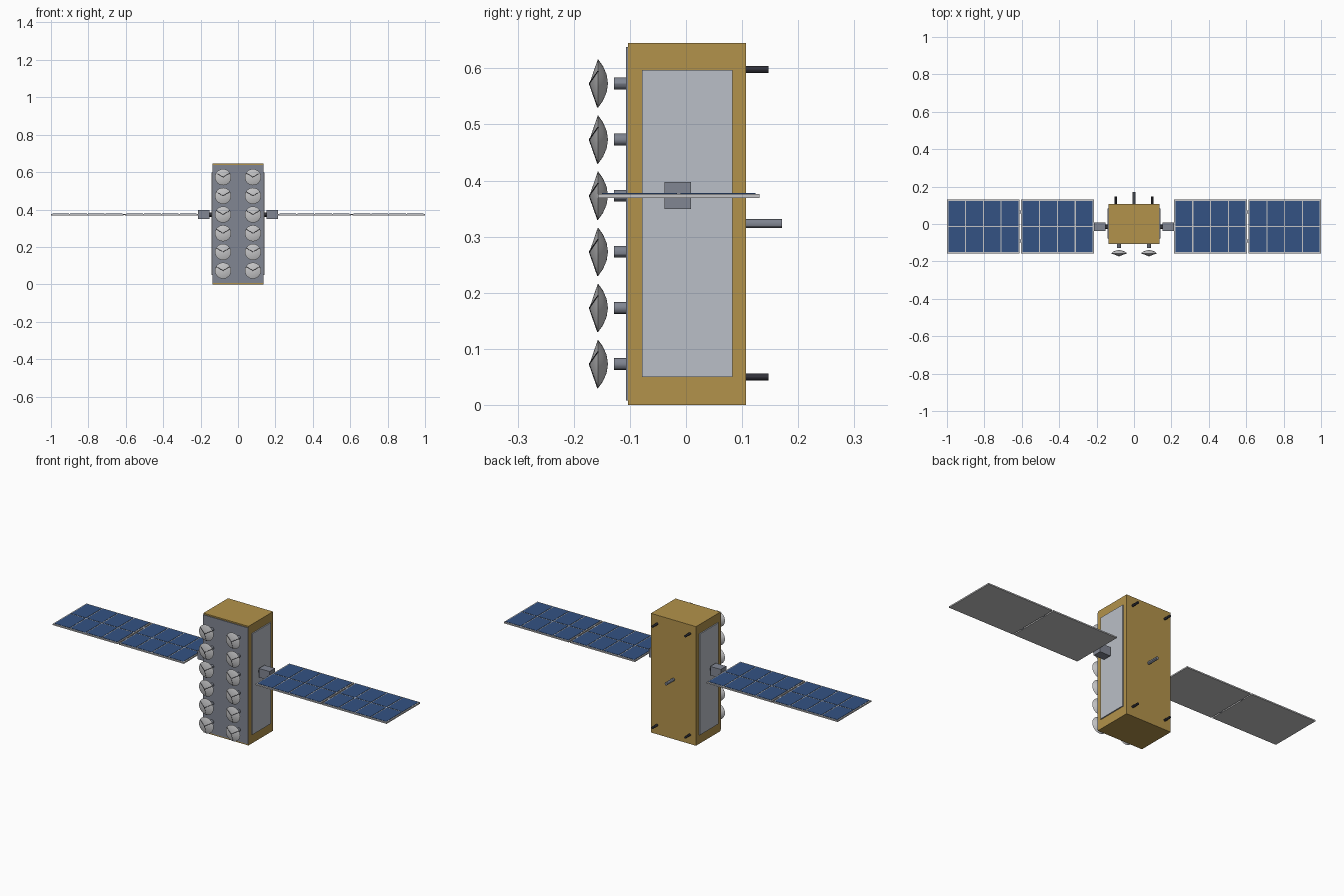
import bpy, bmesh
from math import radians, sin, cos
from mathutils import Vector

if "Cube" in bpy.data.objects:
    bpy.data.objects.remove(bpy.data.objects["Cube"], do_unlink=True)


def material(name, r, g, b):
    m = bpy.data.materials.new(name)
    m.use_nodes = True
    m.diffuse_color = (r, g, b, 1)
    m.node_tree.nodes["Principled BSDF"].inputs["Base Color"].default_value = (r, g, b, 1)
    return m


GOLD = material("gold foil", 0.45, 0.29, 0.07)
GREY = material("mid grey", 0.22, 0.24, 0.29)
SILVER = material("radiator silver", 0.49, 0.52, 0.57)
WHITE = material("pale grey", 0.56, 0.56, 0.57)
BLUE = material("solar blue", 0.033, 0.085, 0.23)
DARK = material("dark grey", 0.03, 0.03, 0.04)


def finish(name, bm, mat, smooth=False):
    bmesh.ops.recalc_face_normals(bm, faces=bm.faces)
    me = bpy.data.meshes.new(name)
    bm.to_mesh(me)
    bm.free()
    me.materials.append(mat)
    ob = bpy.data.objects.new(name, me)
    bpy.context.collection.objects.link(ob)
    if smooth:
        bpy.ops.object.select_all(action="DESELECT")
        ob.select_set(True)
        bpy.context.view_layer.objects.active = ob
        bpy.ops.object.shade_smooth_by_angle(angle=radians(30))
    return ob


def add_box(bm, x, y, z):
    """Add a box given its (min, max) range on each axis."""
    lo, hi = zip(x, y, z)
    verts = bmesh.ops.create_cube(bm, size=1)["verts"]
    for v in verts:
        v.co = [(a + b) / 2 + c * (b - a) for a, b, c in zip(lo, hi, v.co)]


def box(name, mat, x, y, z):
    bm = bmesh.new()
    add_box(bm, x, y, z)
    return finish(name, bm, mat)


def add_rod(bm, a, b, radius, sides):
    a, b = Vector(a), Vector(b)
    verts = bmesh.ops.create_cone(bm, cap_ends=True, segments=sides, radius1=radius,
                                  radius2=radius, depth=(b - a).length)["verts"]
    turn = (b - a).to_track_quat("Z", "Y")
    for v in verts:
        v.co = turn @ v.co + (a + b) / 2


def rod(name, mat, a, b, radius, sides=12):
    bm = bmesh.new()
    add_rod(bm, a, b, radius, sides)
    return finish(name, bm, mat, True)


def dish(name, x, z, segments=24):
    """Shallow domed reflector closed by a low cone in front."""
    bm = bmesh.new()
    profile = [(0, -0.139), (0.016, -0.1415), (0.031, -0.148), (0.0435, -0.157), (0, -0.172)]
    verts = [bm.verts.new((x + r, y, z)) for r, y in profile]
    edges = [bm.edges.new(pair) for pair in zip(verts, verts[1:])]
    bmesh.ops.spin(bm, geom=verts + edges, cent=(x, 0, z), axis=(0, 1, 0),
                   angle=radians(360), steps=segments)
    bmesh.ops.remove_doubles(bm, verts=bm.verts, dist=0.0001)
    finish(name, bm, WHITE, True)


# Body and front plate
box("body", GOLD, (-0.135, 0.135), (-0.103, 0.107), (0, 0.645))
box("front_plate", GREY, (-0.135, 0.135), (-0.107, -0.102), (0.008, 0.638))

# Dish antennas in two columns of six
for column, x in (("right", -0.08), ("left", 0.08)):
    for row in range(6):
        z = 0.073 + row * 0.1
        label = f"{column}_{row + 1}"
        rod("dish_mount_" + label, GREY, (x, -0.105, z), (x, -0.128, z), 0.0105)
        dish("dish_" + label, x, z)
        bm = bmesh.new()
        for angle in (30, 150, 270):
            a = radians(angle)
            foot = (x + 0.043 * cos(a), -0.157, z + 0.043 * sin(a))
            add_rod(bm, (x, -0.172, z), foot, 0.0012, 6)
        finish("feed_struts_" + label, bm, DARK)

# Side radiators, solar drives and wings
for side, s in (("left", 1), ("right", -1)):
    def span(a, b):
        return tuple(sorted((s * a, s * b)))

    box(side + "_radiator", SILVER, span(0.134, 0.141), (-0.078, 0.083), (0.05, 0.597))
    rod(side + "_drive_shaft", DARK, (s * 0.135, -0.015, 0.373), (s * 0.16, -0.015, 0.373), 0.012)
    box(side + "_drive_box", GREY, span(0.152, 0.215), (-0.038, 0.009), (0.349, 0.397))
    for part, x0 in (("inner", 0.215), ("outer", 0.611)):
        width = 0.389
        box(f"{side}_{part}_panel", WHITE, span(x0, x0 + width), (-0.157, 0.131), (0.369, 0.376))
        # Solar cells: four columns by two rows
        bm = bmesh.new()
        border, gap = 0.007, 0.006
        cw = (width - 2 * border - 3 * gap) / 4
        ch = (0.288 - 2 * border - gap) / 2
        for i in range(4):
            for j in range(2):
                cx = x0 + border + i * (cw + gap)
                cy = -0.157 + border + j * (ch + gap)
                add_box(bm, span(cx, cx + cw), (cy, cy + ch), (0.375, 0.3775))
        finish(f"{side}_{part}_cells", bm, BLUE)
    # Hinges joining the two panels
    bm = bmesh.new()
    for y in (-0.09, 0.064):
        add_box(bm, span(0.602, 0.613), (y - 0.008, y + 0.008), (0.370, 0.375))
    finish(side + "_panel_hinges", bm, GREY)

    # Rear corner thrusters
    for level, z in (("lower", 0.05), ("upper", 0.598)):
        rod(f"{side}_{level}_thruster", DARK, (s * 0.098, 0.106, z), (s * 0.098, 0.147, z), 0.0062)

# Central rear boom
rod("rear_boom", GREY, (0, 0.106, 0.323), (0, 0.171, 0.323), 0.008)
